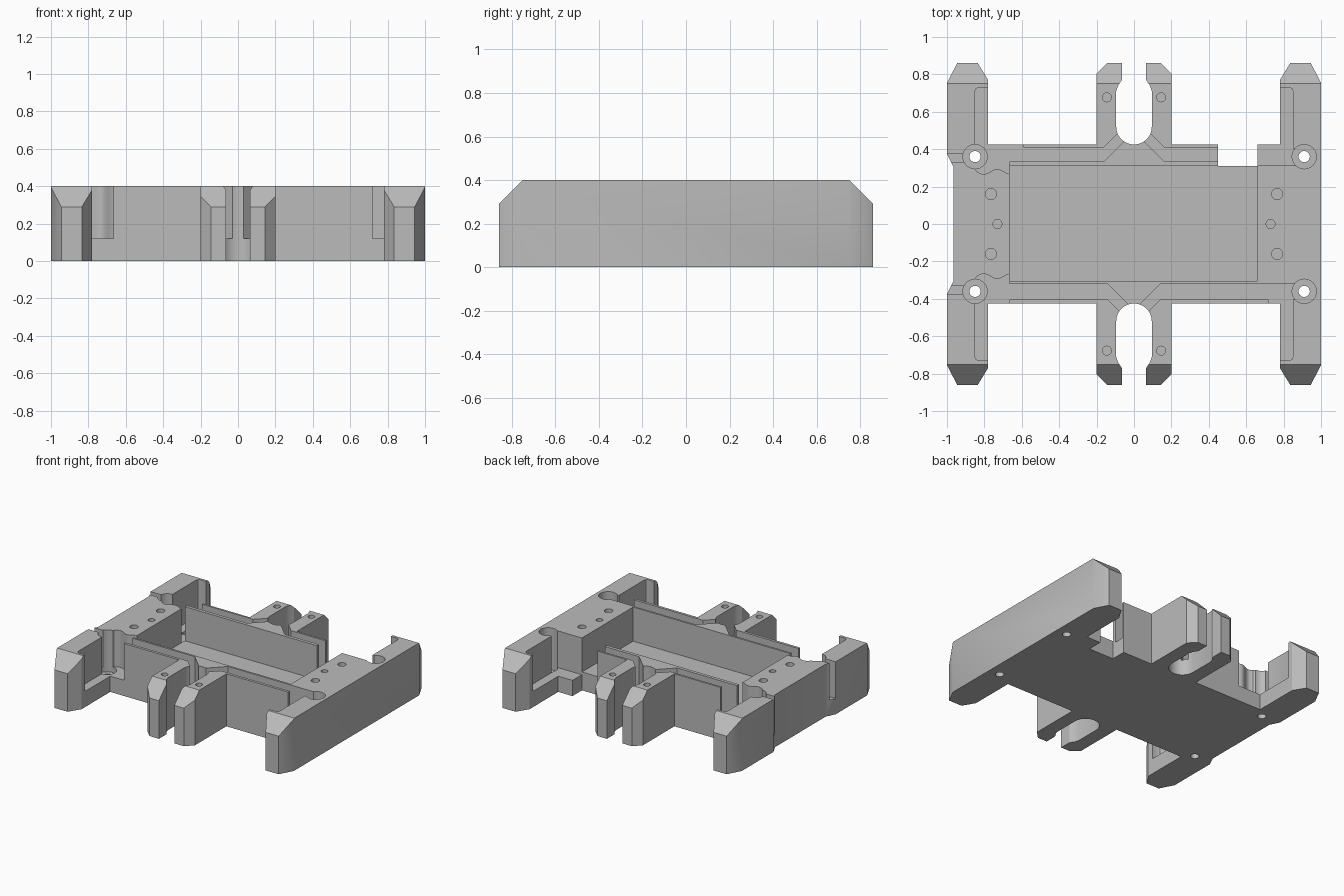
import bpy
import bmesh
from math import sin, cos, pi

if "Cube" in bpy.data.objects:
    bpy.data.objects.remove(bpy.data.objects["Cube"])

TOP, FLOOR, POCKET, BORE = 0.4, 0.12, 0.14, 0.08
ABOVE = 0.5
EDGE = 0.425

grey = bpy.data.materials.new("plain grey")
grey.use_nodes = True
grey.diffuse_color = (0.5, 0.5, 0.5, 1)
grey.node_tree.nodes["Principled BSDF"].inputs["Base Color"].default_value = (0.5, 0.5, 0.5, 1)


def prism(name, points, low, high, axis="z"):
    """Extrude a flat outline along z or x."""
    bm = bmesh.new()

    def place(p, t):
        return (p[0], p[1], t) if axis == "z" else (t, p[0], p[1])
    a = [bm.verts.new(place(p, low)) for p in points]
    b = [bm.verts.new(place(p, high)) for p in points]
    bm.faces.new(a)
    bm.faces.new(b)
    for i in range(len(a)):
        j = (i + 1) % len(a)
        bm.faces.new((a[i], a[j], b[j], b[i]))
    bmesh.ops.recalc_face_normals(bm, faces=bm.faces)
    mesh = bpy.data.meshes.new(name)
    bm.to_mesh(mesh)
    bm.free()
    mesh.materials.append(grey)
    obj = bpy.data.objects.new(name, mesh)
    bpy.context.collection.objects.link(obj)
    return obj


def rect(x0, x1, y0, y1):
    return [(x0, y0), (x1, y0), (x1, y1), (x0, y1)]


def circle(x, y, r, n=24):
    return [(x + r * cos(2 * pi * i / n), y + r * sin(2 * pi * i / n)) for i in range(n)]


def flip(points, sx, sy):
    return [(sx * x, sy * y) for x, y in points]


def cut(points, low, high=ABOVE, axis="z"):
    """Subtract a prism from the frame body."""
    cutter = prism("cutter", points, low, high, axis)
    cutter.hide_render = True
    mod = body.modifiers.new("cut", "BOOLEAN")
    mod.operation = "DIFFERENCE"
    mod.solver = "EXACT"
    mod.object = cutter
    bpy.ops.object.modifier_apply(modifier=mod.name)
    bpy.data.objects.remove(cutter)


# Outline: U slot, clip finger, side edge and corner arm of one quadrant
def quadrant(sx, sy):
    n = 9
    pts = [(0.095 * sin((i + 0.5) / (n + 0.5) * pi / 2),
            0.52 - 0.095 * cos((i + 0.5) / (n + 0.5) * pi / 2)) for i in range(n + 1)]
    pts += [(0.095, 0.71), (0.085, 0.74), (0.065, 0.77), (0.065, 0.86), (0.145, 0.86),
            (0.2, 0.805), (0.2, EDGE), (0.78, EDGE), (0.78, 0.77),
            (0.835, 0.86), (0.945, 0.86), (1, 0.755)]
    if sx < 0:
        pts += [(1, 0.375), (0.965, 0.305)]
    return flip(pts, sx, sy)


outline = (quadrant(1, 1) + quadrant(1, -1)[::-1]
           + quadrant(-1, -1) + quadrant(-1, 1)[::-1])
body = prism("frame_body", outline, 0, TOP)
bpy.context.view_layer.objects.active = body
body.select_set(True)

# Sloped tips of all arms
for s in (1, -1):
    cut(flip([(0.75, TOP), (0.88, 0.27), (0.88, ABOVE), (0.75, ABOVE)], s, 1), -1.1, 1.1, "x")

# Central pocket and the notch in the back edge
cut(rect(0.45, 0.66, 0.31, 0.5), -0.1)
cut(rect(-0.665, 0.66, -0.305, 0.31), POCKET)
cut(rect(0.452, 0.658, 0.28, 0.35), POCKET)


# Cable channels between the thin walls, leading into the U slots
def channel(sx, sy, inner, outer, kink, end):
    cut(flip([(kink, inner), (kink - 0.15, inner + 0.15), (kink - 0.1, outer + 0.1),
              (kink, outer), (end, outer), (end, inner)], sx, sy), FLOOR)


channel(1, 1, 0.335, 0.41, 0.16, 0.47)
channel(-1, 1, 0.335, 0.41, 0.16, 0.7)
channel(1, -1, 0.32, 0.405, 0.14, 0.9)
channel(-1, -1, 0.32, 0.405, 0.14, 0.7)

# Open corners at the right end
cut(rect(0.655, 0.9, 0.312, 0.405), FLOOR)
cut(rect(0.655, 0.85, 0.38, 0.45), FLOOR)
cut(rect(0.72, 0.85, -0.45, -0.36), FLOOR)

# Open corners at the left end, with a wavy block edge
for s, opening in ((1, 0.59), (-1, 0.665)):
    wave = [(-0.84 + 0.175 * i / 12, 0.28 - 0.014 * sin(i / 12 * 2.4 * pi)) for i in range(13)]
    cut(flip(wave + [(-0.665, 0.335), (-0.665, 0.4), (-0.665, 0.45),
                     (-0.85, 0.45), (-0.85, 0.3)], 1, s), FLOOR)
    if opening < 0.66:
        cut(rect(-0.67, -opening, 0.37, 0.45), FLOOR)
    # Slits through the outer wall
    cut(rect(-1.05, -0.86, s * 0.353 - 0.022, s * 0.353 + 0.022), FLOOR)

# Recesses along the inside of each corner arm, and the screw bores
for sx in (1, -1):
    for sy in (1, -1):
        cut(flip([(0.7, 0.44), (0.7, 0.73), (0.83, 0.73), (0.844, 0.724),
                  (0.85, 0.71), (0.85, 0.4), (0.79, 0.4), (0.79, 0.44)], sx, sy), FLOOR)
        bx = 0.91 if sx > 0 else -0.85
        cut(circle(bx, sy * 0.36, 0.065), BORE)
        cut(circle(bx, sy * 0.36, 0.03), -0.1)
        # Small blind holes in fingers and end blocks
        cut(circle(sx * 0.145, sy * 0.677, 0.024, 16), 0.25)
        cut(circle(sx * 0.765, sy * 0.16, 0.03, 16), 0.25)
    cut(circle(sx * 0.73, 0, 0.024, 16), 0.25)

bpy.ops.object.shade_smooth_by_angle()
